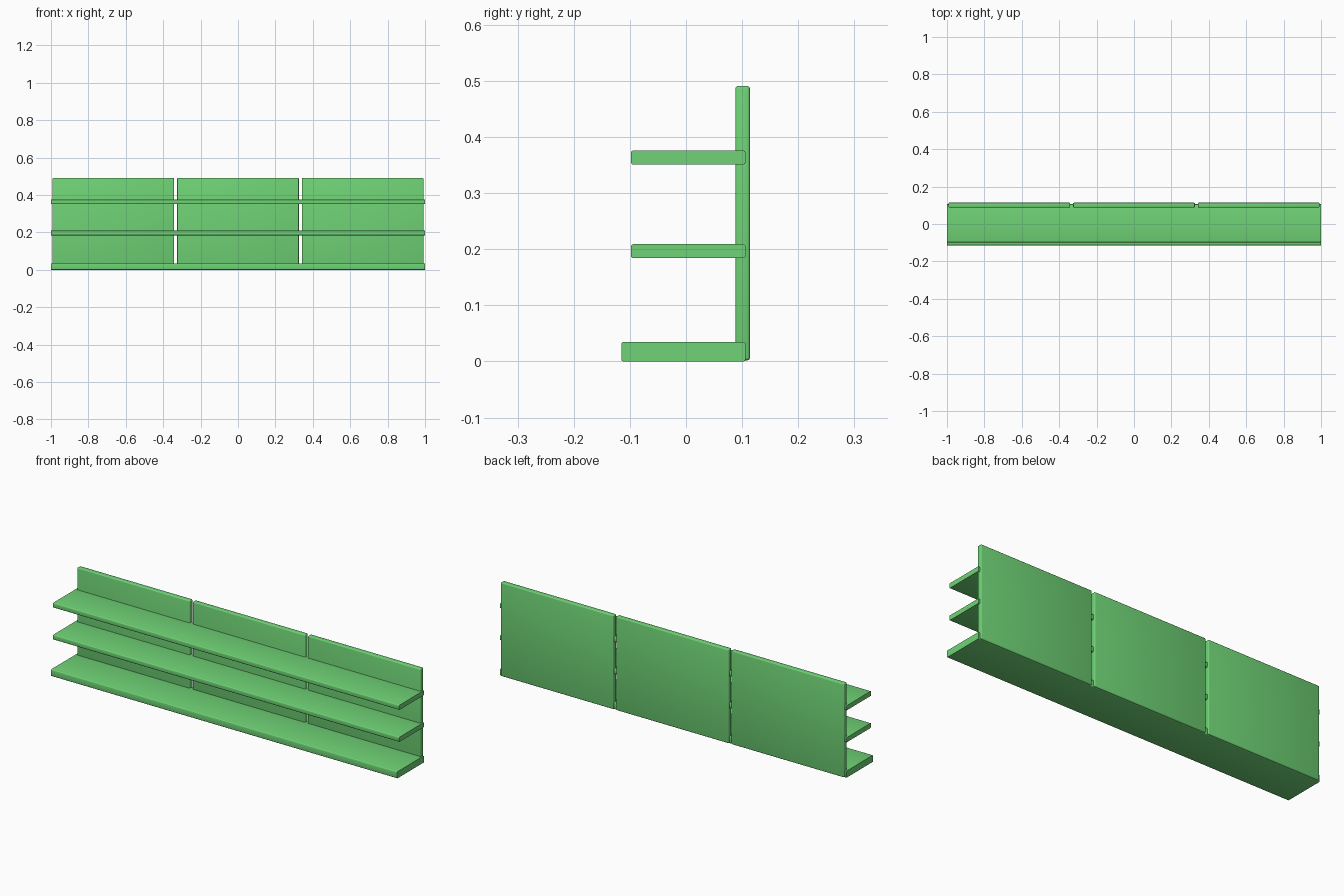
import bpy
import bmesh
from math import radians
from mathutils import Vector

cube = bpy.data.objects.get("Cube")
if cube:
    bpy.data.objects.remove(cube, do_unlink=True)

# Single painted finish
GREEN = (0.16, 0.65, 0.18, 1.0)
paint = bpy.data.materials.new("green paint")
paint.use_nodes = True
paint.diffuse_color = GREEN
paint.node_tree.nodes["Principled BSDF"].inputs["Base Color"].default_value = GREEN


def board(name, low, high, radius, long_edges_only=False):
    """Box between two corners with rounded edges."""
    low, high = Vector(low), Vector(high)
    size = high - low
    bm = bmesh.new()
    bmesh.ops.create_cube(bm, size=1)
    bmesh.ops.scale(bm, vec=size, verts=bm.verts)
    edges = [e for e in bm.edges if not long_edges_only
             or abs(e.verts[0].co.x - e.verts[1].co.x) > size.x / 2]
    bmesh.ops.bevel(bm, geom=edges, offset=radius, segments=3,
                    profile=0.5, affect='EDGES')
    mesh = bpy.data.meshes.new(name)
    bm.to_mesh(mesh)
    bm.free()
    mesh.materials.append(paint)
    obj = bpy.data.objects.new(name, mesh)
    obj.location = (low + high) / 2
    bpy.context.collection.objects.link(obj)
    bpy.ops.object.select_all(action='DESELECT')
    obj.select_set(True)
    bpy.context.view_layer.objects.active = obj
    bpy.ops.object.shade_smooth_by_angle(angle=radians(40))
    return obj


# Three bays, each with its own back panel and shelf lengths
BAY = 2 / 3
GAP = 0.008
for side, i in (("right", -1), ("middle", 0), ("left", 1)):
    x0, x1 = (i - 0.5) * BAY, (i + 0.5) * BAY
    board(f"back_panel_{side}", (x0 + GAP, 0.088, 0.002),
          (x1 - GAP, 0.114, 0.491), 0.005)

    # Deeper base shelf and two slimmer upper shelves
    for level, front, bottom, top in (("base", -0.115, 0, 0.035),
                                      ("middle", -0.098, 0.184, 0.209),
                                      ("upper", -0.098, 0.351, 0.376)):
        board(f"{level}_shelf_{side}", (x0, front, bottom),
              (x1, 0.106, top), 0.004, long_edges_only=True)
